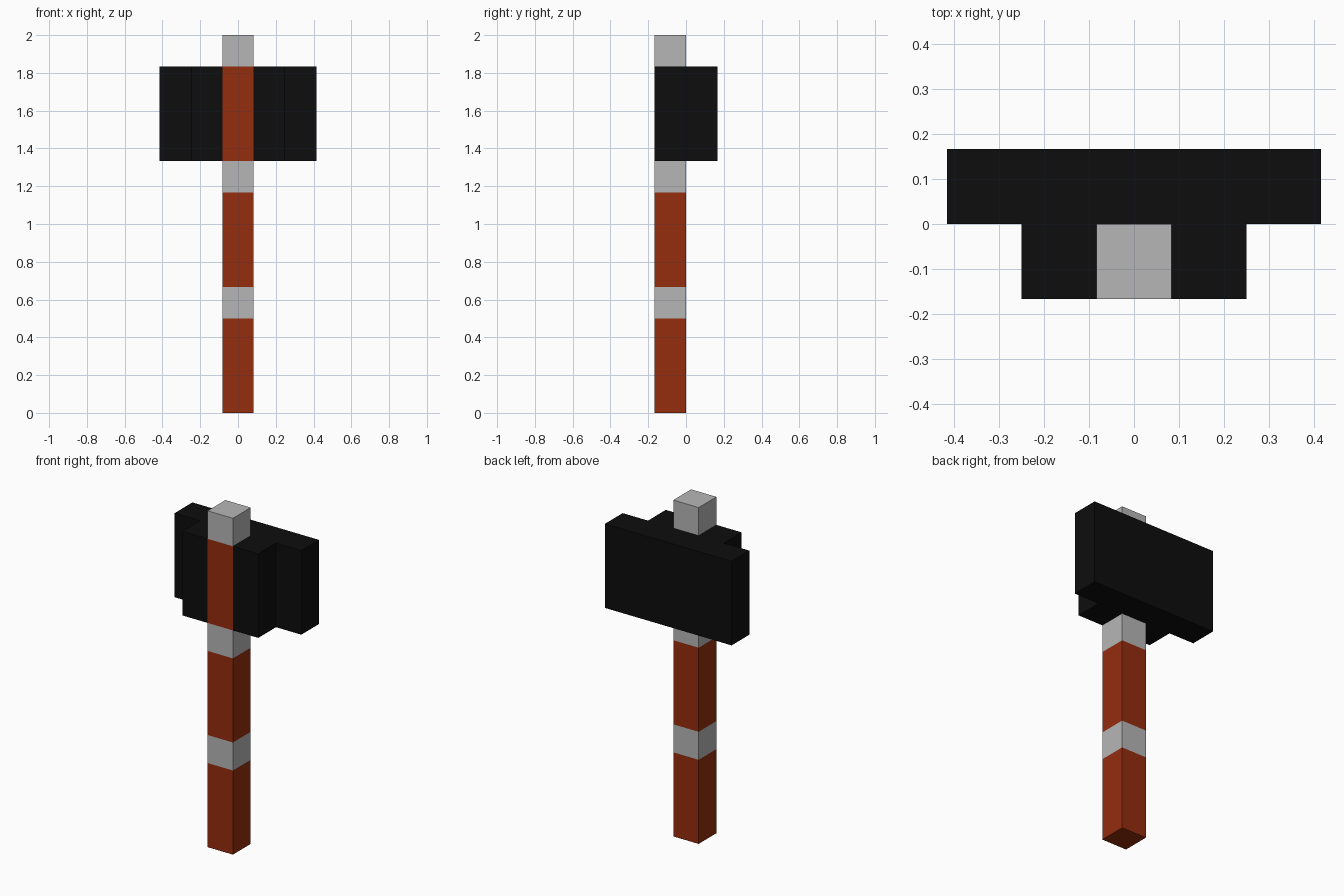
import bpy
import bmesh

cube = bpy.data.objects.get("Cube")
if cube:
    bpy.data.objects.remove(cube, do_unlink=True)

U = 1 / 12  # block grid unit


def material(name, rgb):
    m = bpy.data.materials.new(name)
    m.use_nodes = True
    m.diffuse_color = (*rgb, 1)
    bsdf = m.node_tree.nodes["Principled BSDF"]
    bsdf.inputs["Base Color"].default_value = (*rgb, 1)
    bsdf.inputs["Roughness"].default_value = 0.9
    return m


red = material("rust red", (0.30, 0.026, 0.0045))
grey = material("light grey", (0.47, 0.47, 0.47))
black = material("near black", (0.004, 0.004, 0.004))


def extruded(name, outline, levels, mats):
    """Extrude an outline through the given heights; bands cycle through mats."""
    bm = bmesh.new()
    rings = [[bm.verts.new((x * U, y * U, z * U)) for x, y in outline] for z in levels]
    n = len(outline)
    for band in range(len(levels) - 1):
        low, high = rings[band], rings[band + 1]
        for i in range(n):
            j = (i + 1) % n
            face = bm.faces.new((low[i], low[j], high[j], high[i]))
            face.material_index = band % len(mats)
    bm.faces.new(rings[0][::-1]).material_index = 0
    bm.faces.new(rings[-1]).material_index = (len(levels) - 2) % len(mats)
    bmesh.ops.recalc_face_normals(bm, faces=bm.faces)
    mesh = bpy.data.meshes.new(name)
    bm.to_mesh(mesh)
    bm.free()
    for m in mats:
        mesh.materials.append(m)
    obj = bpy.data.objects.new(name, mesh)
    bpy.context.collection.objects.link(obj)
    return obj


# Square handle with alternating red grips and grey bands
extruded("handle", [(-1, -2), (1, -2), (1, 0), (-1, 0)],
         [0, 6, 8, 14, 16, 22, 24], [red, grey])

# Stepped hammer head, slotted at the front around the handle
half = [(1, 0), (1, -2), (3, -2), (3, 0), (5, 0), (5, 2)]
outline = half + [(-x, y) for x, y in reversed(half)]
extruded("hammer_head", outline, [16, 22], [black])
